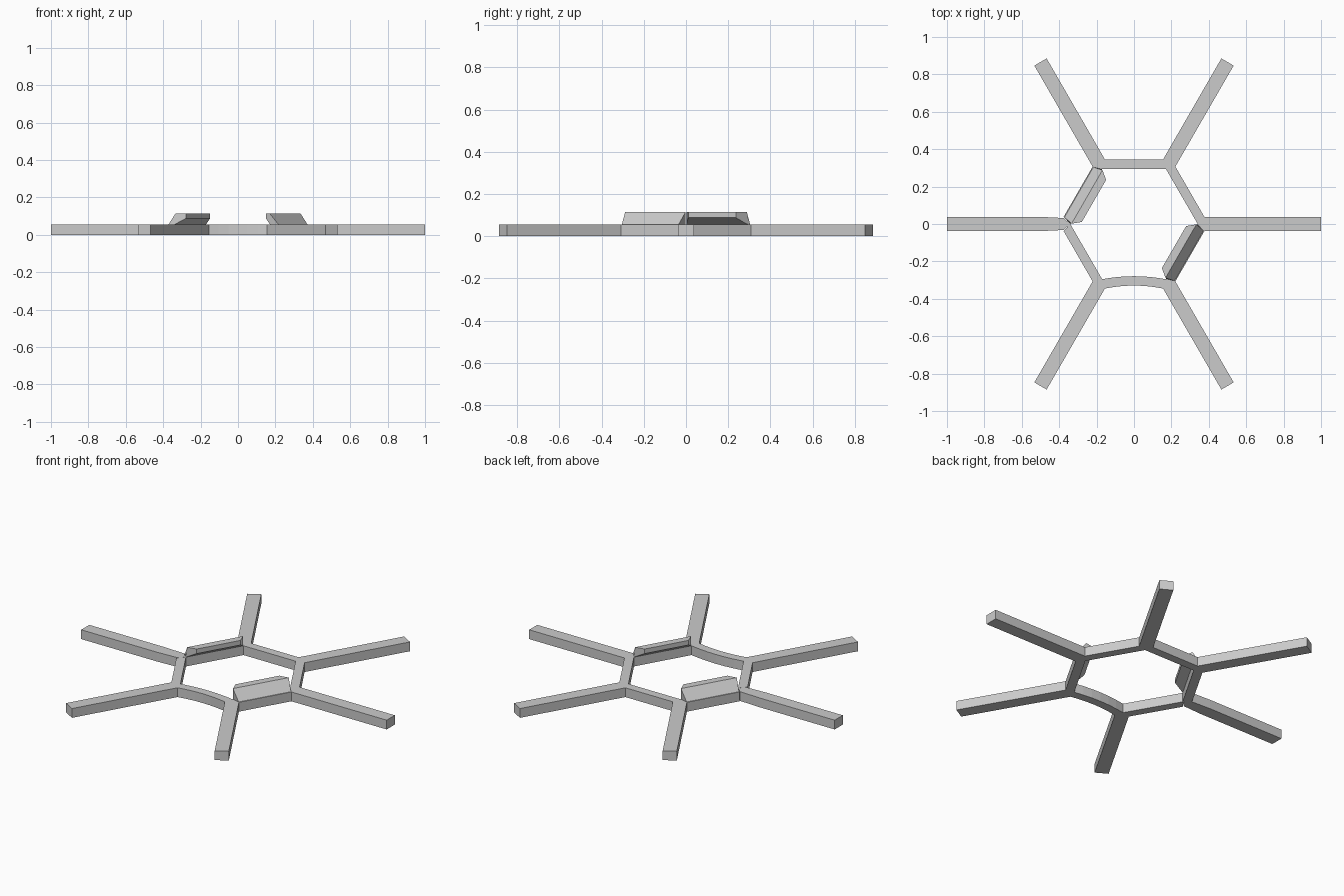
import bpy
import bmesh
from math import radians, cos, sin
from mathutils import Vector, Matrix

cube = bpy.data.objects.get("Cube")
if cube:
    bpy.data.objects.remove(cube, do_unlink=True)

HEIGHT = 0.055      # frame thickness
INNER = 0.295       # inner apothem of the hexagonal ring
OUTER = 0.345       # outer apothem of the ring
HALF_ARM = 0.038    # half width of an arm
BOW = 0.016         # inward bow of the front bar

grey = bpy.data.materials.new("plain grey")
grey.use_nodes = True
colour = (0.6, 0.6, 0.6, 1)
grey.diffuse_color = colour
grey.node_tree.nodes["Principled BSDF"].inputs["Base Color"].default_value = colour


def finish(name, bm):
    bmesh.ops.recalc_face_normals(bm, faces=bm.faces[:])
    mesh = bpy.data.meshes.new(name)
    bm.to_mesh(mesh)
    bm.free()
    mesh.materials.append(grey)
    obj = bpy.data.objects.new(name, mesh)
    bpy.context.collection.objects.link(obj)
    return obj


def flat_face(bm, points, angle):
    turn = Matrix.Rotation(radians(angle), 4, "Z")
    bm.faces.new([bm.verts.new(turn @ Vector((x, y, 0))) for x, y in points])


# Six-armed frame: arms and ring bars share corners, then get thickness
c30, s30 = cos(radians(30)), sin(radians(30))
corner = INNER / c30
bar_end_in = INNER * s30 / c30
frame = bmesh.new()
for i in range(6):
    neck = 0.032 if i == 3 else HALF_ARM
    root = (OUTER - HALF_ARM * s30) / c30
    side = [(root, neck), (0.5, HALF_ARM), (1, HALF_ARM)]
    if i != 3:
        side.pop(1)
    arm = [(corner, 0)] + [(x, -y) for x, y in side] + side[::-1]
    flat_face(frame, arm, 60 * i)

    # Ring bar between this arm and the next; the front one is bowed
    bowed = i == 4
    end_out = HALF_ARM * c30 - root * s30
    steps = 6 if bowed else 1
    rows = []
    for j in range(steps + 1):
        t = 2 * j / steps - 1
        dip = BOW * (1 - t * t) if bowed else 0
        rows.append(((INNER - dip, t * bar_end_in), (OUTER - dip, -t * end_out)))
    for (a, b), (c, d) in zip(rows, rows[1:]):
        flat_face(frame, [a, b, d, c], 60 * i + 30)

bmesh.ops.remove_doubles(frame, verts=frame.verts[:], dist=0.0005)
base = frame.faces[:]
new = bmesh.ops.extrude_face_region(frame, geom=base, use_keep_orig=True)["geom"]
bmesh.ops.translate(frame, vec=(0, 0, HEIGHT),
                    verts=[v for v in new if isinstance(v, bmesh.types.BMVert)])
finish("six_arm_frame", frame)

# Two sloping lips leaning in over opposite ring bars: (radius, height, half length)
section = [(0.34, HEIGHT, 0.155), (0.29, 0.115, 0.165), (0.247, 0.115, 0.13),
           (0.247, 0.088, 0.13), (INNER, HEIGHT, 0.168)]
for name, angle in (("left_lip", -30), ("right_lip", 150)):
    lip = bmesh.new()
    ends = [[lip.verts.new((u, s * t, z)) for u, z, t in section] for s in (-1, 1)]
    for end in ends:
        lip.faces.new(end)
    for k in range(len(section)):
        n = (k + 1) % len(section)
        lip.faces.new([ends[0][k], ends[0][n], ends[1][n], ends[1][k]])
    lip.transform(Matrix.Rotation(radians(angle), 4, "Z"))
    finish(name, lip)
